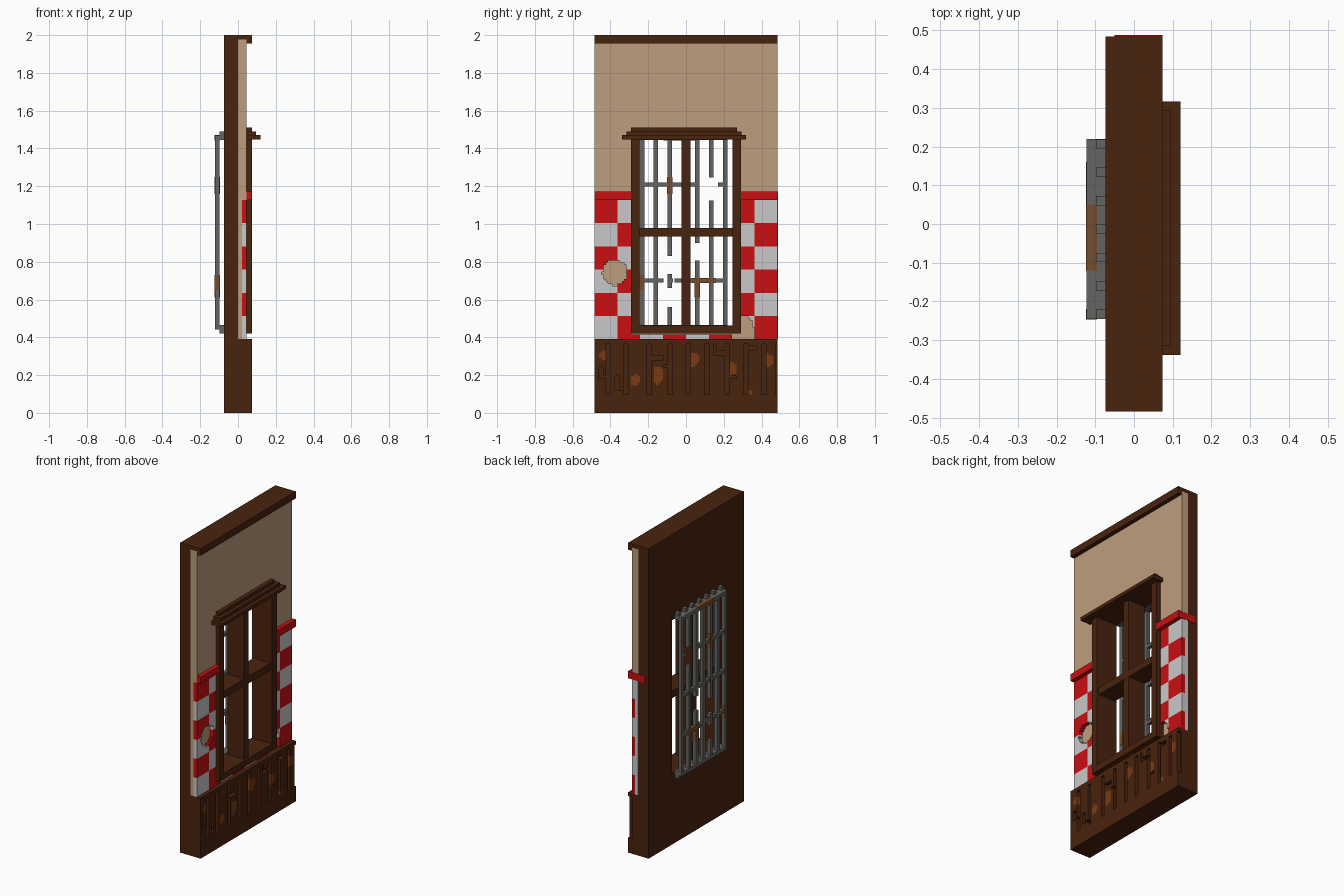
import bpy, bmesh, math

cube = bpy.data.objects.get("Cube")
if cube:
    bpy.data.objects.remove(cube, do_unlink=True)


def material(name, rgb):
    lin = [((c / 255 + 0.055) / 1.055) ** 2.4 if c > 10 else c / 255 / 12.92 for c in rgb]
    m = bpy.data.materials.new(name)
    m.use_nodes = True
    m.diffuse_color = (*lin, 1)
    bsdf = next(n for n in m.node_tree.nodes if n.type == 'BSDF_PRINCIPLED')
    bsdf.inputs["Base Color"].default_value = (*lin, 1)
    return m


WOOD = material("dark_wood", (73, 35, 14))
PLASTER = material("tan_plaster", (188, 157, 125))
RED = material("red_tile", (202, 15, 17))
WHITE = material("white_tile", (201, 201, 201))
IRON = material("grey_iron", (100, 101, 97))
RUST = material("orange_stain", (122, 58, 18))
BAR_RUST = material("iron_rust", (116, 77, 45))


def finish(name, bm, mats):
    me = bpy.data.meshes.new(name)
    bm.to_mesh(me)
    bm.free()
    for m in mats:
        me.materials.append(m)
    ob = bpy.data.objects.new(name, me)
    bpy.context.scene.collection.objects.link(ob)
    return ob


def boxes(name, mat, *dims):
    """One object from boxes given as (x0, x1, y0, y1, z0, z1)."""
    bm = bmesh.new()
    for x0, x1, y0, y1, z0, z1 in dims:
        vs = bmesh.ops.create_cube(bm, size=1)["verts"]
        for v in vs:
            v.co = (x1 if v.co.x > 0 else x0,
                    y1 if v.co.y > 0 else y0,
                    z1 if v.co.z > 0 else z0)
    return finish(name, bm, [mat])


def ring(name, mat, x0, x1, outer, hole):
    """Rectangular slab with a rectangular opening; (half width, z0, z1)."""
    w, a, b = outer
    h, c, d = hole
    return boxes(name, mat, (x0, x1, -w, w, a, c), (x0, x1, -w, w, d, b),
                 (x0, x1, -w, -h, c, d), (x0, x1, h, w, c, d))


def panel(name, x, z0, z1, ny, nz, depth, mats, rule):
    """Stepped facing: rule(y, z) gives the material index, or None for a gap."""
    bm = bmesh.new()
    dy, dz = 2 * W / ny, (z1 - z0) / nz
    grid = {}

    def vert(i, j):
        if (i, j) not in grid:
            grid[i, j] = bm.verts.new((x, -W + i * dy, z0 + j * dz))
        return grid[i, j]

    for i in range(ny):
        for j in range(nz):
            k = rule(-W + (i + 0.5) * dy, z0 + (j + 0.5) * dz)
            if k is not None:
                f = bm.faces.new([vert(i, j), vert(i + 1, j),
                                  vert(i + 1, j + 1), vert(i, j + 1)])
                f.material_index = k
    ob = finish(name, bm, mats)
    mod = ob.modifiers.new("depth", 'SOLIDIFY')
    mod.thickness = depth
    mod.offset = -1
    return ob


def in_spots(y, z, spots):
    return any(((y - a) / r) ** 2 + ((z - b) / s) ** 2 < 1 for a, b, r, s in spots)


W = 0.485                          # half width of the wall
OPENING = (0.245, 0.462, 1.448)    # clear window opening
FRAME = (0.291, 0.42, 1.452)       # outside of the window frame
FRONT = 0.073

# Wall body, top beam and base core
ring("wall_back", WOOD, -FRONT, 0, (W, 0, 2), OPENING)
boxes("top_beam", WOOD, (0, FRONT, -W, W, 1.976, 2), (0.046, FRONT, -W, W, 1.955, 1.976))
boxes("base_core", WOOD, (0, 0.047, -W, W, 0, 0.39))

# Plaster: thin layer behind the tiles, thicker above them
ring("plaster_back", PLASTER, 0, 0.022, (W, 0.39, 1.976), FRAME)
boxes("plaster_upper", PLASTER, (0.022, 0.046, -W, -0.291, 1.127, 1.976),
      (0.022, 0.046, 0.291, W, 1.127, 1.976),
      (0.022, 0.046, -0.291, 0.291, 1.452, 1.976))

# Chequered tiles with two broken patches
BROKEN = [(-0.377, 0.743, 0.066, 0.066), (0.30, 0.415, 0.062, 0.1)]


def tile_rule(y, z):
    if (abs(y) < FRAME[0] and z > FRAME[1]) or in_spots(y, z, BROKEN):
        return None
    return (int((y + W) / 0.12125) + int((z - 0.39) / 0.12283)) % 2


panel("tiles", 0.046, 0.39, 1.127, 80, 60, 0.024, [WHITE, RED], tile_rule)
boxes("tile_end", WHITE, (0, 0.022, W, W + 0.002, 0.39, 1.127))

# Red rail above the tiles, wrapping round one end
boxes("tile_rail", RED, (0.04, FRONT, -W, -0.291, 1.127, 1.172),
      (0.04, FRONT, 0.291, W, 1.127, 1.172),
      (-0.05, FRONT, W, W + 0.003, 1.127, 1.172))

# Planked base with grooves, cracks and stains
GROOVES = [-0.407, -0.31, -0.197, -0.083, 0.012, 0.109, 0.218, 0.312, 0.407, 0.485]
CRACKS = [(-0.465, -0.40, 0.18, 0.2), (-0.465, -0.44, 0.18, 0.24),
          (-0.38, -0.31, 0.12, 0.14), (-0.38, -0.355, 0.12, 0.2),
          (-0.197, -0.12, 0.28, 0.3), (-0.12, -0.083, 0.24, 0.26),
          (0.14, 0.218, 0.31, 0.33), (0.14, 0.16, 0.31, 0.36),
          (0.218, 0.27, 0.18, 0.2), (0.312, 0.37, 0.33, 0.35)]
STAINS = [(-0.434, 0.306, 0.026, 0.028), (-0.27, 0.175, 0.027, 0.03),
          (-0.148, 0.2, 0.026, 0.05), (0.037, 0.285, 0.034, 0.036),
          (0.238, 0.233, 0.028, 0.034), (0.434, 0.28, 0.028, 0.032),
          (0.34, 0.11, 0.018, 0.016)]


def plank_rule(y, z):
    if 0.1 < z < 0.37 and any(abs(y - g) < 0.0125 for g in GROOVES):
        return None
    if any(a < y < b and c < z < d for a, b, c, d in CRACKS):
        return None
    return int(in_spots(y, z, STAINS))


panel("base_planks", FRONT, 0, 0.39, 80, 32, 0.026, [WOOD, RUST], plank_rule)

# Window frame, cross bars and stepped cornice
ring("window_frame", WOOD, 0, FRONT, FRAME, OPENING)
boxes("window_mullion", WOOD, (-0.06, 0.06, -0.023, 0.023, 0.462, 1.448))
boxes("window_transom", WOOD, (-0.061, 0.061, -0.245, 0.245, 0.935, 0.98))
boxes("window_cornice", WOOD, (0.046, 0.12, -0.338, 0.317, 1.448, 1.47),
      (0.046, 0.096, -0.315, 0.293, 1.47, 1.491),
      (0.046, FRONT, -0.291, 0.27, 1.491, 1.512))

# Iron grille behind the window, with broken pieces
BX0, BX1, T = -0.122, -0.098, 0.012
BARS = [-0.233 + 0.0733 * i for i in range(7)]
SPANS = {2: [(0.45, 0.56), (0.66, 0.735), (0.83, 1.46)],
         4: [(0.45, 0.806), (0.9, 1.46)],
         5: [(0.45, 1.125), (1.245, 1.46)]}
bars, stubs = [], []
for i, y in enumerate(BARS):
    for a, b in SPANS.get(i, [(0.45, 1.46)]):
        bars.append((BX0, BX1, y - T, y + T, a, b))
    for a, b in ((0.42, 0.442), (1.466, 1.49)):
        stubs.append((BX1, -FRONT, y - T, y + T, a, b))
boxes("grille_bars", IRON, *bars)
boxes("grille_stubs", IRON, *stubs)
boxes("grille_end_rails", IRON,
      *[(BX0 - 0.0005, -FRONT, -0.245, 0.219, z, z + 0.024) for z in (0.441, 1.444)])
RAILS = [(1.21, -0.233, 0.06), (1.21, 0.17, 0.207), (0.955, -0.233, 0.207),
         (0.7, -0.233, -0.12), (0.7, -0.098, -0.07), (0.7, -0.06, 0.207)]
boxes("grille_rails", IRON,
      *[(BX0 + 0.001, BX1 - 0.001, a, b, z - 0.011, z + 0.011) for z, a, b in RAILS])


# Rusted lengths as thin sleeves over the grille
def sleeve(y0, y1, z0, z1):
    return (BX0 - 0.002, BX1 + 0.002, y0, y1, z0, z1)


S = T + 0.002
boxes("grille_rust",  BAR_RUST,
      sleeve(BARS[2] - S, BARS[2] + S, 1.16, 1.25),
      sleeve(BARS[0] - S, BARS[0] + S, 0.65, 0.73),
      sleeve(BARS[4] - S, BARS[4] + S, 0.61, 0.69),
      sleeve(0.03, 0.16, 0.687, 0.713),
      sleeve(-0.12, 0.05, 1.443, 1.47))
